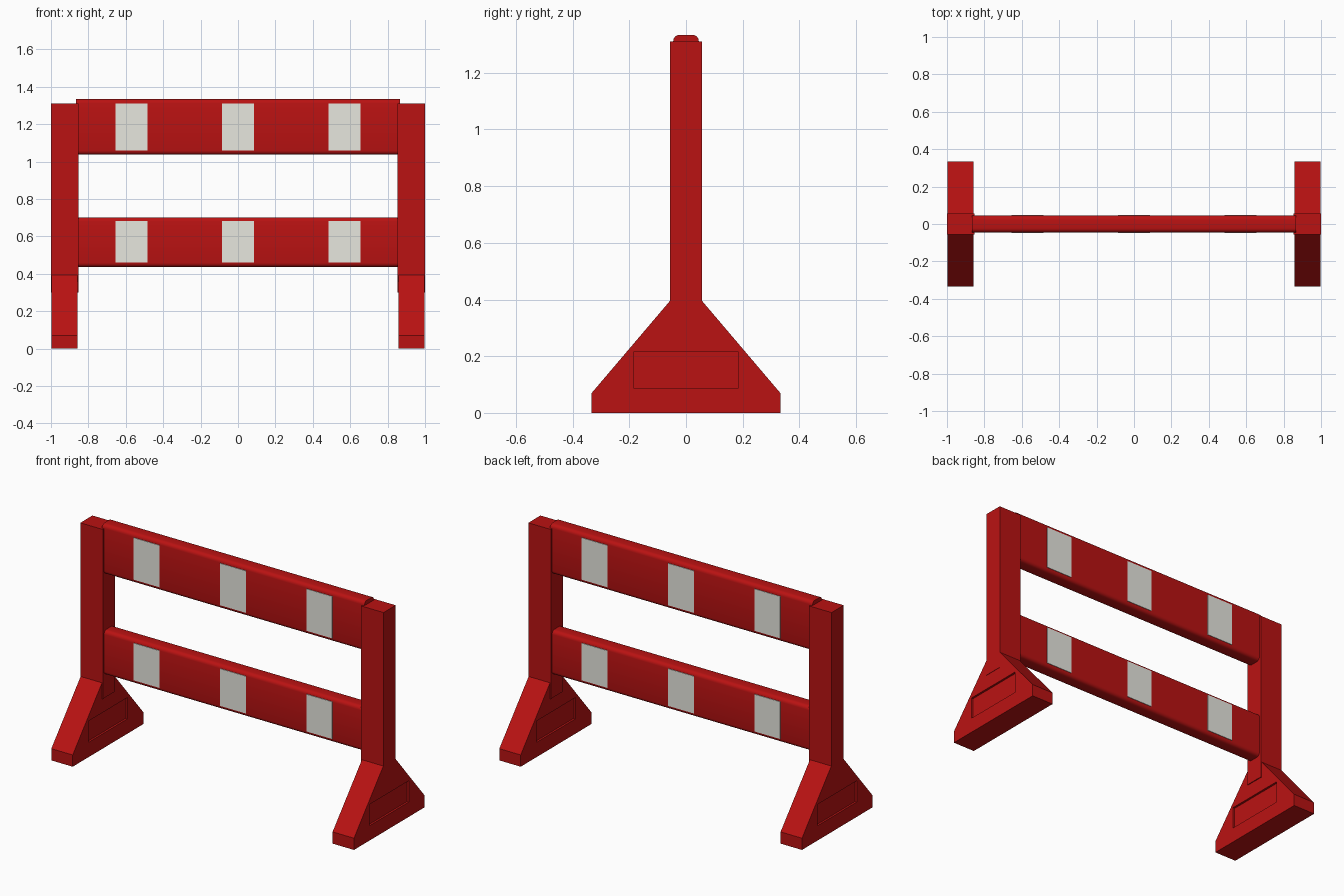
import bpy
import bmesh

if "Cube" in bpy.data.objects:
    bpy.data.objects.remove(bpy.data.objects["Cube"])


def make_material(name, color):
    mat = bpy.data.materials.new(name)
    mat.use_nodes = True
    mat.diffuse_color = color
    mat.node_tree.nodes["Principled BSDF"].inputs["Base Color"].default_value = color
    return mat


RED = make_material("barrier red", (0.49, 0.006, 0.006, 1))
WHITE = make_material("reflector white", (0.8, 0.8, 0.74, 1))


def finish(name, bm, mat):
    bmesh.ops.recalc_face_normals(bm, faces=bm.faces)
    mesh = bpy.data.meshes.new(name)
    bm.to_mesh(mesh)
    bm.free()
    mesh.materials.append(mat)
    obj = bpy.data.objects.new(name, mesh)
    bpy.context.collection.objects.link(obj)
    return obj


def box(name, x, y, z, mat, round_x=0):
    """Box from (low, high) ranges; round_x rounds the edges running along x."""
    bm = bmesh.new()
    bmesh.ops.create_cube(bm, size=1)
    for v in bm.verts:
        for axis, (low, high) in enumerate((x, y, z)):
            v.co[axis] = high if v.co[axis] > 0 else low
    if round_x:
        edges = [e for e in bm.edges if abs(e.verts[0].co.x - e.verts[1].co.x) > 0.01]
        bmesh.ops.bevel(bm, geom=edges, offset=round_x, segments=4,
                        profile=0.5, affect='EDGES')
    return finish(name, bm, mat)


def extrude_x(name, profile, x, mat):
    """Extrude a (y, z) outline between two x positions."""
    bm = bmesh.new()
    face = bm.faces.new([bm.verts.new((x[0], y, z)) for y, z in profile])
    extruded = bmesh.ops.extrude_face_region(bm, geom=[face])["geom"]
    verts = [g for g in extruded if isinstance(g, bmesh.types.BMVert)]
    bmesh.ops.translate(bm, verts=verts, vec=(x[1] - x[0], 0, 0))
    return finish(name, bm, mat)


def activate(obj):
    bpy.ops.object.select_all(action='DESELECT')
    obj.select_set(True)
    bpy.context.view_layer.objects.active = obj


def side_range(side, low, high):
    return tuple(sorted((side * low, side * high)))


# Posts and splayed feet with a shallow recess on both faces
HALF_FOOT = [(0.333, 0), (0.333, 0.07), (0.055, 0.397)]
OUTLINE = HALF_FOOT + [(-y, z) for y, z in reversed(HALF_FOOT)]
FOOT_IN, FOOT_OUT, RECESS = 0.857, 0.998, 0.012

for label, side in (("left", 1), ("right", -1)):
    box(label + "_post", side_range(side, 0.852, 1.0), (-0.057, 0.057), (0.3, 1.31), RED)
    foot = extrude_x(label + "_foot", OUTLINE, side_range(side, FOOT_IN, FOOT_OUT), RED)
    for low, high in ((FOOT_IN - 0.05, FOOT_IN + RECESS),
                      (FOOT_OUT - RECESS, FOOT_OUT + 0.05)):
        cutter = box("recess_cutter", side_range(side, low, high),
                     (-0.185, 0.185), (0.088, 0.215), RED)
        cutter.hide_render = True
        cut = foot.modifiers.new("recess", 'BOOLEAN')
        cut.operation = 'DIFFERENCE'
        cut.solver = 'EXACT'
        cut.object = cutter
        activate(foot)
        bpy.ops.object.modifier_apply(modifier=cut.name)
        bpy.data.objects.remove(cutter)

# Rounded crossbars with reflector plates on front and back
BARS = {"upper": (0.865, 1.037, 1.334, 1.06, 1.31),
        "lower": (0.86, 0.437, 0.702, 0.46, 0.682)}
for label, (half, bottom, top, plate_low, plate_high) in BARS.items():
    bar = box(label + "_crossbar", (-half, half), (-0.045, 0.045), (bottom, top), RED, 0.022)
    activate(bar)
    bpy.ops.object.shade_smooth_by_angle()
    for face, y in (("front", (-0.048, -0.044)), ("back", (0.044, 0.048))):
        for i, x in enumerate((-0.57, 0, 0.57)):
            box(f"{label}_{face}_reflector_{i + 1}", (x - 0.085, x + 0.085), y,
                (plate_low, plate_high), WHITE)
